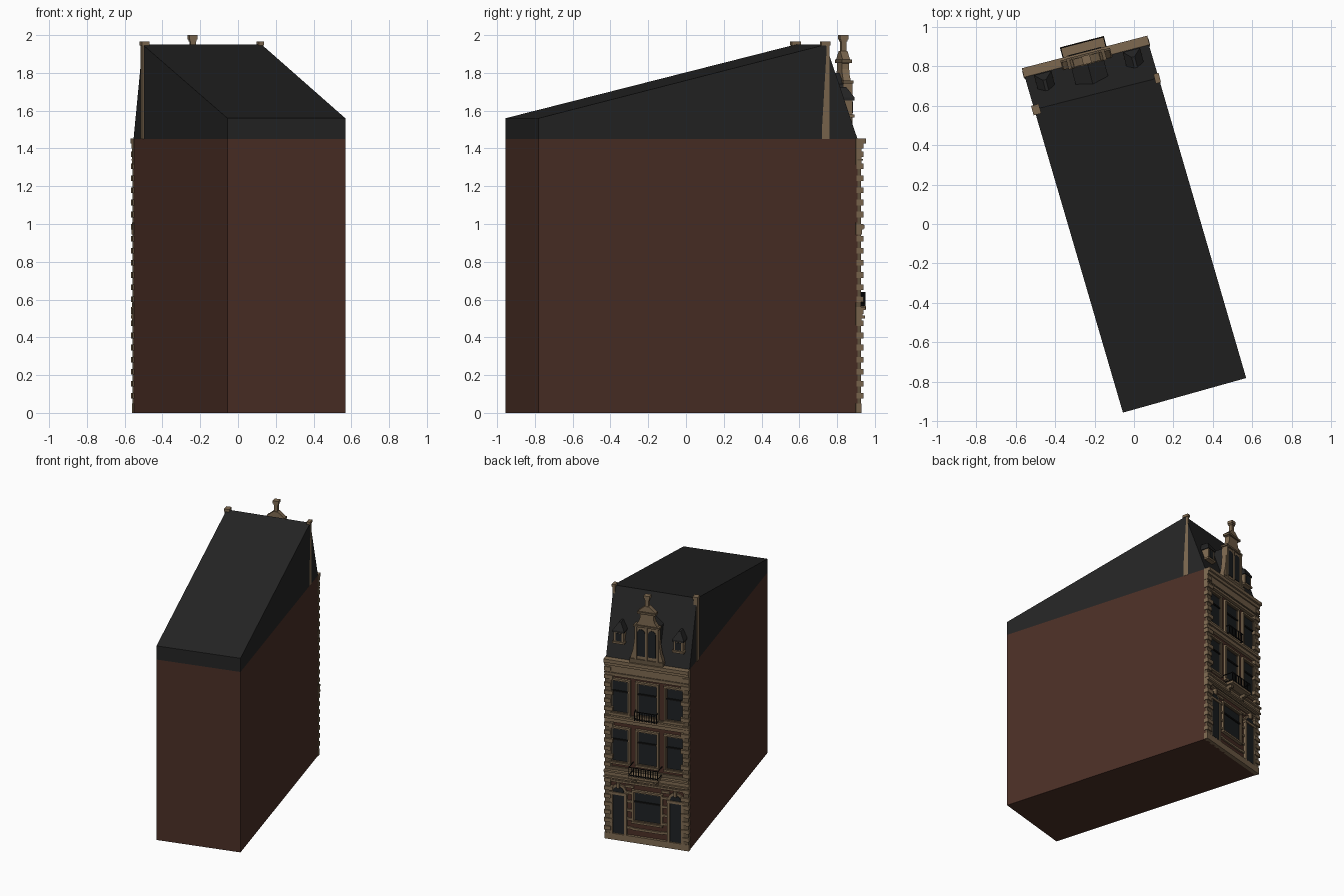
import bpy, bmesh, math
from mathutils import Matrix, Vector

if "Cube" in bpy.data.objects:
    bpy.data.objects.remove(bpy.data.objects["Cube"])


def material(name, rgb):
    m = bpy.data.materials.new(name)
    m.diffuse_color = (*rgb, 1)
    m.use_nodes = True
    m.node_tree.nodes["Principled BSDF"].inputs["Base Color"].default_value = m.diffuse_color
    return m


BRICK = material("brick", (0.070, 0.028, 0.019))
SLATE = material("slate", (0.018, 0.018, 0.018))
STONE = material("sandstone", (0.205, 0.140, 0.080))
TRIM = material("dark sandstone", (0.130, 0.090, 0.052))
GLASS = material("glass", (0.013, 0.015, 0.017))
IRON = material("black iron", (0.006, 0.006, 0.006))

# Plan corners: rear pair, street pair, ridge pair
A, B = (-0.056, -0.955), (0.568, -0.78)
C, D = (0.075, 0.908), (-0.553, 0.745)
RL, RR = (-0.505, 0.580), (0.125, 0.740)

# Street front frame: x along the wall, y outwards, z up
MID = Vector(((C[0] + D[0]) / 2, (C[1] + D[1]) / 2, 0))
ANGLE = math.atan2(C[1] - D[1], C[0] - D[0])
FRONT = Matrix.Translation(MID) @ Matrix.Rotation(ANGLE, 4, 'Z')
HALF = math.dist(C, D) / 2


def finish(name, bm, mat, frame=FRONT):
    bmesh.ops.recalc_face_normals(bm, faces=bm.faces)
    me = bpy.data.meshes.new(name)
    bm.to_mesh(me)
    bm.free()
    me.materials.append(mat)
    ob = bpy.data.objects.new(name, me)
    ob.matrix_world = frame
    bpy.context.collection.objects.link(ob)
    return ob


def hull(name, points, mat):
    bm = bmesh.new()
    for p in points:
        bm.verts.new(p)
    bmesh.ops.convex_hull(bm, input=bm.verts)
    bmesh.ops.dissolve_limit(bm, angle_limit=0.01, verts=bm.verts, edges=bm.edges)
    return finish(name, bm, mat, Matrix())


def boxes(name, mat, items):
    """Boxes given as x0, x1, y0, y1, z0, z1."""
    bm = bmesh.new()
    for x0, x1, y0, y1, z0, z1 in items:
        m = Matrix.Translation(((x0 + x1) / 2, (y0 + y1) / 2, (z0 + z1) / 2))
        bmesh.ops.create_cube(bm, size=1, matrix=m @ Matrix.Diagonal((x1 - x0, y1 - y0, z1 - z0, 1)))
    return finish(name, bm, mat)


def prism(name, mat, outline, y0, y1):
    bm = bmesh.new()
    face = bm.faces.new([bm.verts.new((x, y0, z)) for x, z in outline])
    out = bmesh.ops.extrude_face_region(bm, geom=[face])
    bmesh.ops.translate(bm, vec=(0, y1 - y0, 0), verts=[v for v in out['geom'] if isinstance(v, bmesh.types.BMVert)])
    return finish(name, bm, mat)


def surround(x, hw, z0, z1, t, y):
    return [(x - hw - t, x - hw, -0.01, y, z0, z1), (x + hw, x + hw + t, -0.01, y, z0, z1),
            (x - hw - t, x + hw + t, -0.01, y + 0.003, z1, z1 + t),
            (x - hw - t, x + hw + t, -0.01, y + 0.006, z0 - t, z0)]


def arch(x, hw, z0, z1, n=12):
    """Outline of an opening with a round head springing at z1."""
    top = [(x + hw * math.cos(math.pi * i / n), z1 + hw * math.sin(math.pi * i / n)) for i in range(n + 1)]
    return [(x - hw, z0), (x + hw, z0)] + top


# Brick body and sloping slate roof
hull("brick_body", [(x, y, z) for x, y in (A, B, C, D) for z in (0, 1.45)], BRICK)
hull("slate_roof", [(x, y, 1.45) for x, y in (A, B, C, D)] + [(x, y, 1.56) for x, y in (A, B)]
     + [(x, y, 1.95) for x, y in (RL, RR)], SLATE)

# Slim chimneys at the ridge ends, with caps
for side, x0, x1 in (("left", -HALF - 0.003, -HALF + 0.028), ("right", HALF - 0.012, HALF + 0.006)):
    boxes(f"{side}_chimney", STONE, [(x0, x1, -0.195, -0.155, 1.45, 1.955),
                                     (x0 - 0.003, x1 + 0.006, -0.20, -0.15, 1.945, 1.965)])

# Plinth, belt courses, frieze and cornice across the front
W = HALF + 0.004
boxes("plinth", STONE, [(-W, W, -0.01, 0.022, 0, 0.05)])
boxes("belt_courses", STONE, [(-W, W, -0.01, y, a, b) for y, a, b in (
    (0.022, 0.465, 0.50), (0.040, 0.50, 0.515), (0.026, 0.515, 0.545), (0.042, 0.545, 0.56),
    (0.024, 0.945, 0.975), (0.036, 0.975, 0.995),
    (0.022, 1.315, 1.40), (0.032, 1.40, 1.425), (0.046, 1.425, 1.452))])
boxes("frieze_shadow_lines", TRIM, [(-W, W, -0.01, y, a, b) for y, a, b in (
    (0.028, 1.335, 1.345), (0.028, 0.478, 0.486), (0.016, 0.56, 0.585), (0.016, 0.995, 1.008))])

# Corner strips and alternating quoin blocks
strips, quoins = [], []
for s in (-1, 1):
    e = s * HALF
    strips.append((min(e, e - s * 0.04), max(e, e - s * 0.04), -0.01, 0.02, 0.05, 1.40))
    for i in range(21):
        z, w = 0.075 + i * 0.064, 0.06 if i % 2 else 0.045
        a, b = e + s * 0.006, e - s * w
        quoins.append((min(a, b), max(a, b), -0.006, 0.03, z, z + 0.03))
boxes("corner_strips", TRIM, strips)
boxes("quoins", STONE, quoins)

# Stone stripes through the ground floor brickwork
boxes("ground_stripes", STONE, [(s * 0.14 - 0.033, s * 0.14 + 0.033, -0.01, 0.012, z, z + 0.018)
                                for s in (-1, 1) for z in (0.10, 0.17, 0.24, 0.31, 0.38, 0.43)]
      + [(-0.12, 0.12, -0.01, 0.012, 0.095, 0.113)])

# Windows: name, centre, half width, bottom, top
windows = [("shop", 0, 0.105, 0.17, 0.405)]
for floor, z0, z1 in (("first", 0.625, 0.895), ("second", 1.02, 1.28)):
    windows += [(f"{floor}_left", -0.212, 0.066, z0, z1), (f"{floor}_middle", 0, 0.076, z0, z1),
                (f"{floor}_right", 0.212, 0.066, z0, z1)]
for name, x, hw, z0, z1 in windows:
    zt = z0 + 0.64 * (z1 - z0)
    boxes(f"{name}_glass", GLASS, [(x - hw, x + hw, -0.01, 0.004, z0, z1)])
    boxes(f"{name}_surround", STONE, surround(x, hw, z0, z1, 0.015, 0.018))
    boxes(f"{name}_bars", IRON, [(x - hw, x + hw, 0, 0.012, zt, zt + 0.012)])
    boxes(f"{name}_sash", TRIM, surround(x, hw - 0.007, z0 + 0.007, z1 - 0.007, 0.007, 0.008))

# Doors with round heads, keystones and stepped posts
for side, x in (("left", -0.222), ("right", 0.222)):
    prism(f"{side}_door_surround", STONE, arch(x, 0.062, 0.05, 0.385), -0.01, 0.014)
    prism(f"{side}_door_panel", GLASS, arch(x, 0.043, 0.055, 0.385), -0.005, 0.018)
    boxes(f"{side}_door_trim", STONE, [(x - 0.068, x + 0.068, -0.01, 0.026, 0.365, 0.385),
                                      (x - 0.01, x + 0.01, -0.01, 0.032, 0.42, 0.465)]
          + [(x + s * 0.054 - 0.009, x + s * 0.054 + 0.009, -0.01, 0.022, 0.05, 0.37) for s in (-1, 1)])

# First floor balcony on brackets, and a shallow upper railing
boxes("balcony_slab", STONE, [(-0.115, 0.115, 0, 0.10, 0.548, 0.566)])
boxes("balcony_brackets", TRIM, [(s * 0.085 - 0.012, s * 0.085 + 0.012, 0, y, z, z + 0.025)
                                 for s in (-1, 1) for y, z in ((0.075, 0.524), (0.05, 0.50))])


def railing(name, hw, depth, z0, z1, n):
    t = 0.0025
    items = [(-hw, hw, depth - 2 * t, depth, z, z + 0.006) for z in (z0 + 0.006, z1 - 0.006)]
    items += [(s * hw - t, s * hw + t, 0, depth, z, z + 0.006) for s in (-1, 1) for z in (z0 + 0.006, z1 - 0.006)]
    for i in range(n + 1):
        x = -hw + 2 * hw * i / n
        items.append((x - t, x + t, depth - 2 * t, depth, z0, z1))
    boxes(name, IRON, items)


railing("balcony_railing", 0.112, 0.098, 0.566, 0.64, 12)
railing("upper_railing", 0.085, 0.05, 0.995, 1.07, 9)

# Central stepped gable with scrolled sides
half = [(0.128, 1.45), (0.124, 1.50), (0.108, 1.55), (0.097, 1.62), (0.092, 1.69), (0.092, 1.745),
        (0.080, 1.765), (0.062, 1.79), (0.052, 1.82), (0.052, 1.85), (0.068, 1.855), (0.068, 1.872),
        (0.035, 1.90), (0.015, 1.915)]
prism("gable_front", STONE, half + [(-x, z) for x, z in reversed(half)], -0.015, 0.025)
boxes("gable_mouldings", TRIM, [(-0.10, 0.10, -0.02, 0.036, 1.745, 1.76), (-0.072, 0.072, -0.02, 0.036, 1.853, 1.87),
                                (-0.13, 0.13, -0.02, 0.034, 1.452, 1.485)])
boxes("gable_posts", STONE, [(x - 0.008, x + 0.008, 0, 0.034, 1.485, 1.745) for x in (-0.083, 0, 0.083)])
for side, x in (("left", -0.042), ("right", 0.042)):
    prism(f"gable_{side}_window", GLASS, arch(x, 0.03, 1.51, 1.695), 0, 0.029)
prism("gable_roof", SLATE, [(-0.085, 1.46), (0.085, 1.46), (0.085, 1.74), (0, 1.80), (-0.085, 1.74)], -0.14, -0.014)

# Finial on top of the gable
boxes("finial", STONE, [(-0.014, 0.014, -0.008, 0.02, 1.90, 1.975), (-0.022, 0.022, -0.016, 0.028, 1.978, 2.0),
                        (-0.018, 0.018, -0.012, 0.024, 1.965, 1.98)])

# Small side dormers with pointed slate caps
for side, x in (("left", -0.232), ("right", 0.232)):
    boxes(f"{side}_dormer_frame", STONE, [(x - 0.038, x + 0.038, -0.08, -0.012, 1.57, 1.66),
                                         (x - 0.046, x + 0.046, -0.06, -0.004, 1.565, 1.58)])
    boxes(f"{side}_dormer_window", GLASS, [(x - 0.023, x + 0.023, -0.02, -0.008, 1.587, 1.648)])
    cap = [(x + a, b, z) for a in (-0.045, 0.045) for b in (-0.1, -0.004) for z in (1.655, 1.67)]
    cap += [(x + a, b, 1.725) for a in (-0.008, 0.008) for b in (-0.1, -0.04)]
    hull(f"{side}_dormer_cap", [FRONT @ Vector(p) for p in cap], SLATE)
